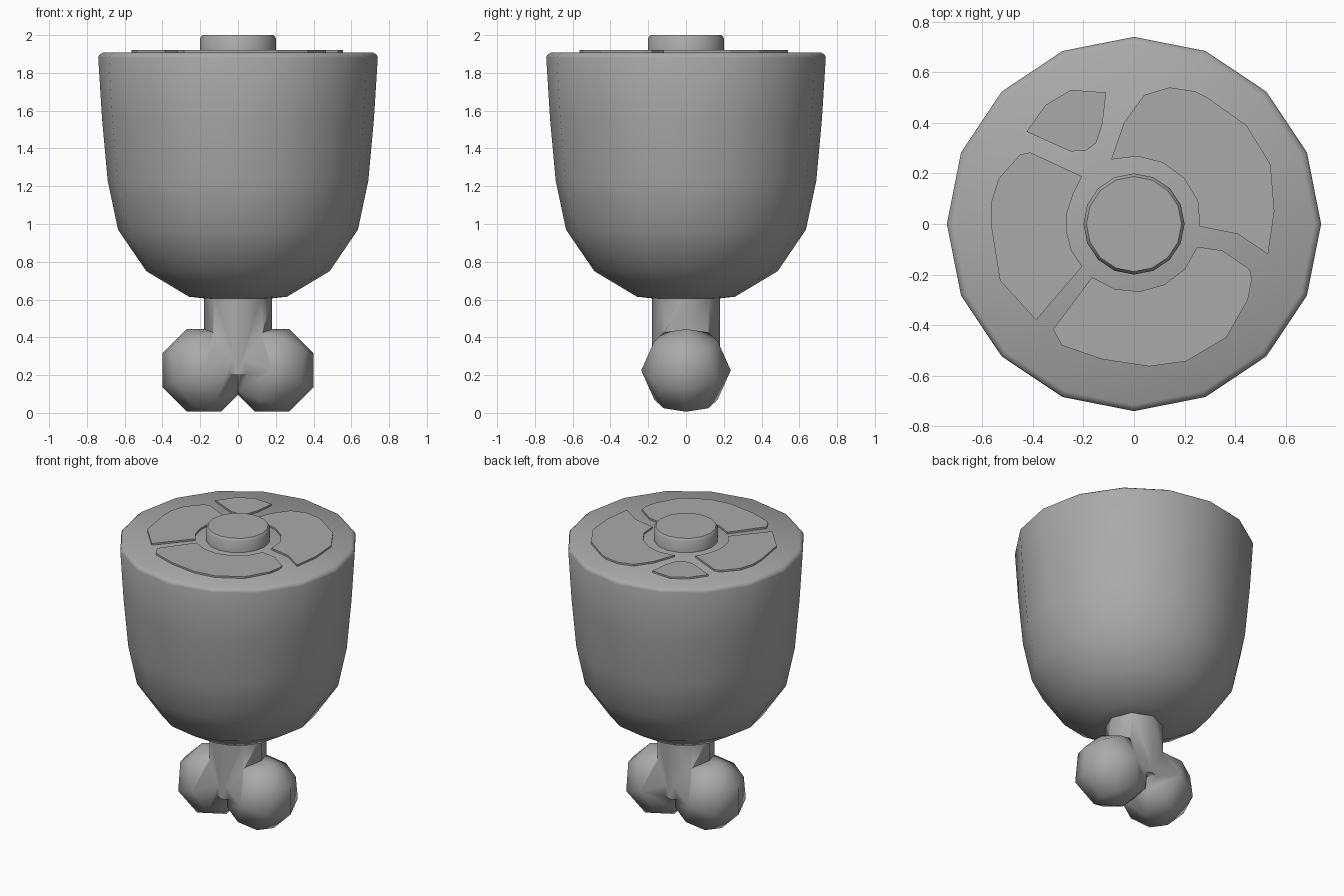
import bpy, bmesh, math
from mathutils import Matrix, Vector

cube = bpy.data.objects.get("Cube")
if cube:
    bpy.data.objects.remove(cube, do_unlink=True)

GREY = (0.4, 0.4, 0.4, 1.0)
grey = bpy.data.materials.new("plain grey")
grey.use_nodes = True
grey.diffuse_color = GREY
grey.node_tree.nodes["Principled BSDF"].inputs["Base Color"].default_value = GREY


def finish(name, bm, angle=None):
    """Turn a bmesh into a named object; smooth below the given angle."""
    bmesh.ops.recalc_face_normals(bm, faces=bm.faces)
    mesh = bpy.data.meshes.new(name)
    bm.to_mesh(mesh)
    bm.free()
    mesh.materials.append(grey)
    obj = bpy.data.objects.new(name, mesh)
    bpy.context.collection.objects.link(obj)
    if angle:
        smooth(obj, angle)
    return obj


def smooth(obj, angle):
    bpy.ops.object.select_all(action="DESELECT")
    obj.select_set(True)
    bpy.context.view_layer.objects.active = obj
    bpy.ops.object.shade_smooth_by_angle(angle=math.radians(angle))


def lathe(name, profile, sides, angle=None):
    """Revolve (radius, height) points round z and cap both ends."""
    bm = bmesh.new()
    rings = []
    for r, z in profile:
        turns = [2 * math.pi * i / sides for i in range(sides)]
        rings.append([bm.verts.new((r * math.cos(t), r * math.sin(t), z)) for t in turns])
    for low, high in zip(rings, rings[1:]):
        for i in range(sides):
            j = (i + 1) % sides
            bm.faces.new((low[i], low[j], high[j], high[i]))
    bm.faces.new(rings[0])
    bm.faces.new(rings[-1])
    return finish(name, bm, angle)


# Rounded bowl with a chamfered rim, and the button on its lid
lathe("bowl", [(0.12, 0.6), (0.26, 0.615), (0.485, 0.75), (0.635, 0.97), (0.69, 1.23),
               (0.72, 1.56), (0.74, 1.88), (0.735, 1.895), (0.715, 1.908)], 16, 50)
lathe("button", [(0.2, 1.89), (0.2, 1.985), (0.188, 2.0)], 16, 40)

# Bone: a shaft joined to two faceted knuckles
bone = lathe("bone", [(0.18, 0.2), (0.18, 0.62)], 8)
for side in (-1, 1):
    bm = bmesh.new()
    place = Matrix.Translation((side * 0.18, 0, 0.225)) @ Matrix.Rotation(side * math.radians(22.5), 4, "Y")
    bmesh.ops.create_uvsphere(bm, u_segments=8, v_segments=4, radius=0.237, matrix=place)
    knuckle = finish("knuckle_cutter", bm)
    union = bone.modifiers.new("join", "BOOLEAN")
    union.operation = "UNION"
    union.solver = "EXACT"
    union.object = knuckle
    bpy.context.view_layer.objects.active = bone
    bpy.ops.object.modifier_apply(modifier=union.name)
    bpy.data.objects.remove(knuckle, do_unlink=True)
smooth(bone, 85)


def plate(name, outline, arc=False):
    """Thin raised plate; arc closes the outline round the button."""
    pts = [Vector(p) for p in outline]
    if arc:
        a, b = (math.atan2(p.y, p.x) for p in (pts[-1], pts[0]))
        sweep = (b - a + math.pi) % (2 * math.pi) - math.pi
        for i in range(1, 5):
            t = a + sweep * i / 5
            pts.append(Vector((math.cos(t), math.sin(t))) * 0.268)
    bm = bmesh.new()
    face = bm.faces.new([bm.verts.new((p.x, p.y, 1.9)) for p in pts])
    new = bmesh.ops.extrude_face_region(bm, geom=[face])["geom"]
    bmesh.ops.translate(bm, vec=(0, 0, 0.02), verts=[v for v in new if isinstance(v, bmesh.types.BMVert)])
    finish(name, bm)


# Four flat patches spread round the lid
plate("back_left_patch", [(-.09, .255), (-.04, .4), (.04, .51), (.14, .54), (.24, .525), (.29, .5),
                          (.445, .39), (.54, .235), (.555, .05), (.53, -.12), (.41, -.04), (.26, -.01)], True)
plate("back_right_patch", [(-.11, .52), (-.25, .53), (-.35, .47), (-.425, .365),
                           (-.25, .287), (-.19, .29), (-.15, .32), (-.125, .395)])
plate("right_patch", [(-.205, .188), (-.41, .283), (-.45, .275), (-.535, .18), (-.565, .085),
                      (-.565, -.005), (-.53, -.223), (-.387, -.38), (-.205, -.168)], True)
plate("front_patch", [(-.166, -.21), (-.32, -.417), (-.285, -.48), (-.126, -.535), (.06, -.563),
                      (.205, -.543), (.364, -.45), (.45, -.3), (.466, -.22), (.458, -.18),
                      (.35, -.105), (.25, -.09)], True)
